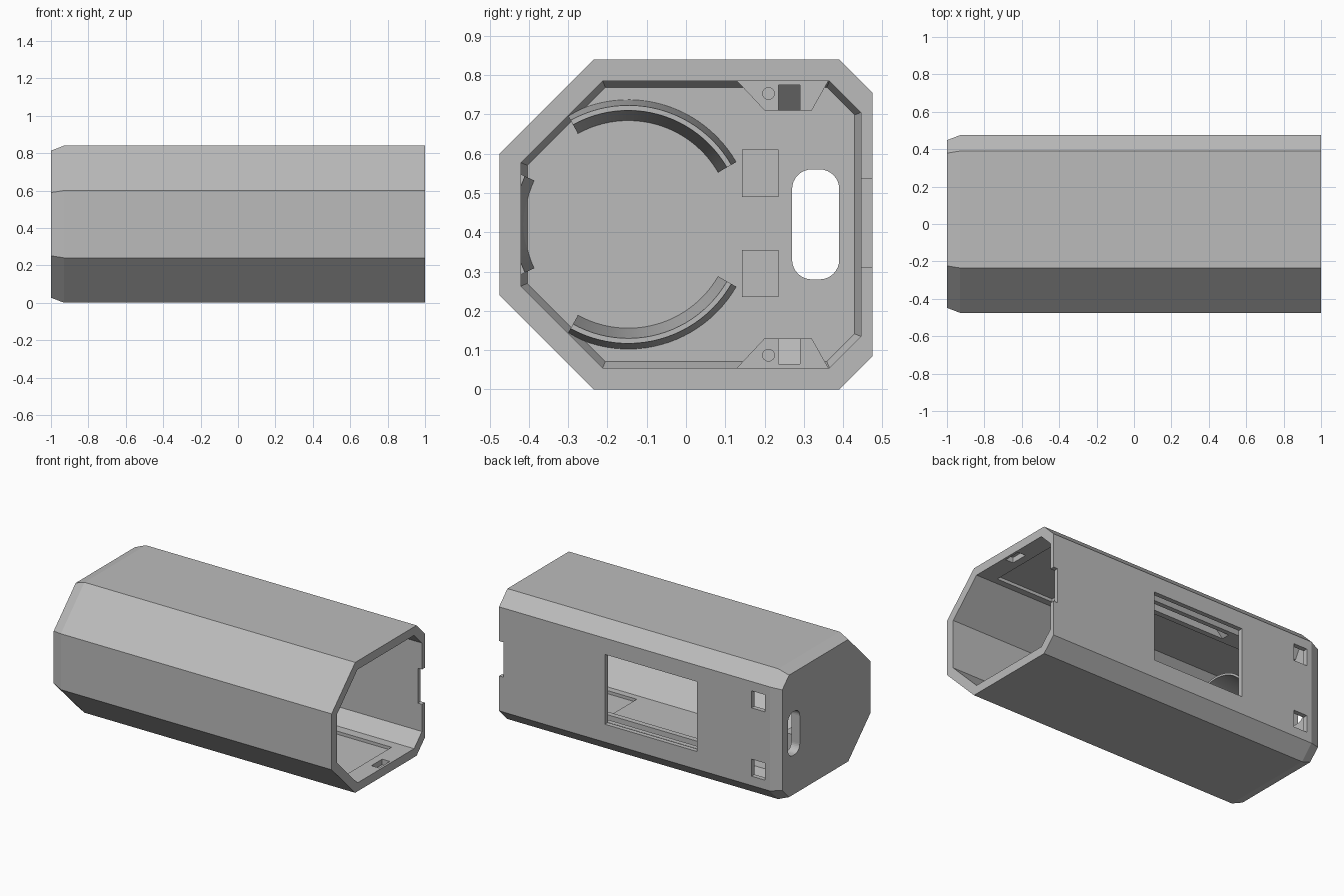
import bpy, bmesh, math
from mathutils import Vector

cube = bpy.data.objects.get("Cube")
if cube:
    bpy.data.objects.remove(cube, do_unlink=True)

grey = bpy.data.materials.new("light grey plastic")
grey.use_nodes = True
COLOUR = (0.5, 0.5, 0.5, 1)
grey.diffuse_color = COLOUR
grey.node_tree.nodes["Principled BSDF"].inputs["Base Color"].default_value = COLOUR

MID = 0.42      # height of the symmetry plane
FLOOR = -0.94   # inner face of the closed end


def loft(name, rings, closed=False):
    """Skin matching rings of points; cap the ends unless closed into a loop."""
    bm = bmesh.new()
    loops = [[bm.verts.new(p) for p in ring] for ring in rings]
    n = len(loops[0])
    for a, b in zip(loops, loops[1:]):
        for i in range(n):
            j = (i + 1) % n
            bm.faces.new((a[i], a[j], b[j], b[i]))
    bm.faces.new(loops[0])
    bm.faces.new(loops[-1])
    bmesh.ops.recalc_face_normals(bm, faces=bm.faces)
    mesh = bpy.data.meshes.new(name)
    bm.to_mesh(mesh)
    bm.free()
    mesh.materials.append(grey)
    ob = bpy.data.objects.new(name, mesh)
    bpy.context.collection.objects.link(ob)
    return ob


def octagon(x, y0, y1, z0, cf, cb, inset=0):
    """Cross-section with wide front chamfers and narrow back chamfers."""
    y0, y1, z0 = y0 + inset, y1 - inset, z0 + inset
    cf, cb, z1 = cf - 0.586 * inset, cb - 0.586 * inset, 2 * MID - z0
    yz = [(y0 + cf, z0), (y1 - cb, z0), (y1, z0 + cb), (y1, z1 - cb),
          (y1 - cb, z1), (y0 + cf, z1), (y0, z1 - cf), (y0, z0 + cf)]
    return [Vector((x, y, z)) for y, z in yz]


def prism_x(name, yz, x0, x1):
    return loft(name, [[(x, y, z) for y, z in yz] for x in (x0, x1)])


def prism_y(name, xz, y0, y1):
    return loft(name, [[(x, y, z) for x, z in xz] for y in (y0, y1)])


def box(name, x0, x1, y0, y1, z0, z1):
    return prism_x(name, [(y0, z0), (y1, z0), (y1, z1), (y0, z1)], x0, x1)


def cut(target, cutter):
    mod = target.modifiers.new("cut", 'BOOLEAN')
    mod.operation, mod.solver, mod.object = 'DIFFERENCE', 'EXACT', cutter
    bpy.context.view_layer.objects.active = target
    bpy.ops.object.modifier_apply(modifier=mod.name)
    bpy.data.objects.remove(cutter, do_unlink=True)


def flip(points, up):
    """Mirror a (any, z) outline about the symmetry plane."""
    return [(a, 2 * MID - z) for a, z in points] if up else points


# Hollow eight-sided housing with a bevelled closed end
outer = (-0.475, 0.475, 0, 0.24, 0.085)
inner = (-0.42, 0.445, 0.055, 0.208, 0.08)
housing = loft("housing", [octagon(-1, *outer, 0.027),
                           octagon(-0.93, *outer), octagon(1, *outer)])
cut(housing, loft("cavity", [octagon(FLOOR, *inner, 0.016),
                             octagon(-0.9, *inner), octagon(1.1, *inner)]))

# Back wall openings: window, rim notch and two latch holes
cut(housing, box("window", -0.41, 0.245, 0.4, 0.6, 0.2, 0.65))
cut(housing, box("rim_notch", 0.97, 1.1, 0.4, 0.6, 0.31, 0.535))
for z in (0.145, 0.585):
    cut(housing, box("latch_hole", -0.895, -0.8, 0.4, 0.6, z, z + 0.11))

# Rounded slot through the closed end
slot = []
for k, (y, z) in enumerate([(0.34, 0.51), (0.32, 0.51), (0.32, 0.33), (0.34, 0.33)]):
    for s in range(9):
        a = math.pi / 2 * (k + s / 8)
        slot.append((y + 0.05 * math.cos(a), z + 0.05 * math.sin(a)))
cut(housing, prism_x("slot", slot, -1.1, -0.85))

# Shallow recess and snap pocket in the floor and the ceiling
for up in (False, True):
    for x0, x1, y0, y1, depth in ((0.47, 0.88, -0.17, 0.306, 0.02),
                                  (0.93, 0.985, 0.03, 0.14, 0.035)):
        z0, z1 = 0.055 - depth, 0.1
        if up:
            z0, z1 = 2 * MID - z1, 2 * MID - z0
        cut(housing, box("recess", x0, x1, y0, y1, z0, z1))

# Grooved rails with a ramped groove end and a screw hole
for up, name in ((False, "lower_rail"), (True, "upper_rail")):
    outline = [(0.125, 0.05), (0.365, 0.05), (0.32, 0.13), (0.2, 0.13)]
    rail = prism_x(name, flip(outline, up), FLOOR, 0.41)
    ramp = [(0.5, 0.065), (-0.4, 0.065), (-0.47, 0.135), (0.5, 0.135)]
    cut(rail, prism_y("groove", flip(ramp, up), 0.235, 0.29))
    hole = [(0.21 + 0.015 * math.cos(t * math.pi / 12),
             0.087 + 0.015 * math.sin(t * math.pi / 12)) for t in range(24)]
    cut(rail, prism_x("screw_hole", flip(hole, up), 0.25, 0.5))


# Tapered arc ribs around the round seat on the closed end
def arc_rib(name, start, end, steps=24):
    section = [(0.263, FLOOR - 0.01), (0.29, -0.73), (0.303, -0.73), (0.318, FLOOR - 0.01)]
    rings = []
    for s in range(steps + 1):
        a = math.radians(start + (end - start) * s / steps)
        rings.append([(x, -0.147 + r * math.cos(a), MID + r * math.sin(a))
                      for r, x in section])
    rib = loft(name, rings)
    bpy.ops.object.select_all(action='DESELECT')
    rib.select_set(True)
    bpy.context.view_layer.objects.active = rib
    bpy.ops.object.shade_smooth_by_angle(angle=math.radians(25))


arc_rib("upper_rib", 30, 119)
arc_rib("lower_rib", -119, -30)
arc_rib("front_rib", 155, 205, 12)

# Square pads on the closed end
for name, z in (("lower_pad", 0.235), ("upper_pad", 0.49)):
    box(name, FLOOR - 0.01, -0.86, 0.142, 0.235, z, z + 0.12)
